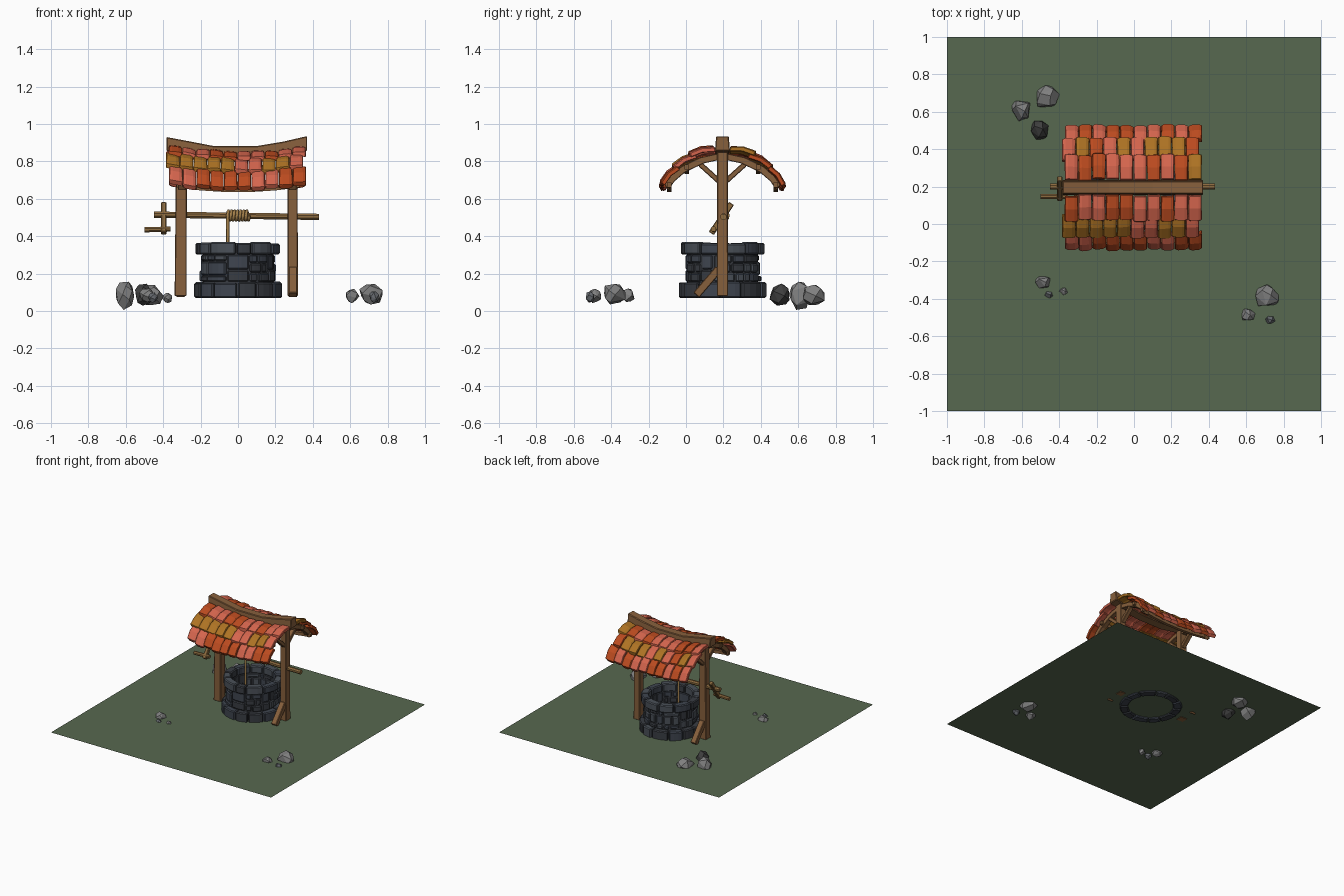
import bpy, bmesh, math, random
from mathutils import Vector

if "Cube" in bpy.data.objects:
    bpy.data.objects.remove(bpy.data.objects["Cube"])
random.seed(7)
R = random.uniform
CY = 0.195  # y of the well centre


def mat(name, *c):
    m = bpy.data.materials.new(name)
    m.diffuse_color = (*c, 1)
    m.use_nodes = True
    m.node_tree.nodes["Principled BSDF"].inputs["Base Color"].default_value = m.diffuse_color
    return m


GRASS = mat("grass", .095, .14, .08)
WOOD = mat("wood", .24, .115, .045)
LIGHT = mat("light_wood", .27, .15, .05)
ROPE = mat("rope", .38, .22, .07)
TILES = [mat("red_tile", .50, .07, .014), mat("salmon_tile", .66, .13, .075),
         mat("ochre_tile", .42, .17, .017)]
STONES = [mat("stone_a", .05, .06, .08), mat("stone_b", .07, .082, .10), mat("stone_c", .04, .045, .055)]
ROCKS = [mat("rock_grey", .22, .22, .22), mat("rock_dark", .05, .05, .05), mat("rock_blue", .13, .14, .155)]


def finish(name, bm, m, bevel=0):
    bmesh.ops.recalc_face_normals(bm, faces=bm.faces)
    me = bpy.data.meshes.new(name)
    bm.to_mesh(me)
    bm.free()
    me.materials.append(m)
    ob = bpy.data.objects.new(name, me)
    bpy.context.collection.objects.link(ob)
    if bevel:
        b = ob.modifiers.new("bevel", "BEVEL")
        b.width, b.segments, b.limit_method = bevel, 1, 'ANGLE'
        b.angle_limit = math.radians(40)
    return ob


def loft(name, rings, m, bevel=0):
    """Skin a row of equal-sized closed rings and cap both ends."""
    bm = bmesh.new()
    vs = [[bm.verts.new(p) for p in r] for r in rings]
    n = len(vs[0])
    for a, b in zip(vs, vs[1:]):
        for i in range(n):
            bm.faces.new((a[i], a[(i + 1) % n], b[(i + 1) % n], b[i]))
    bm.faces.new(vs[0])
    bm.faces.new(vs[-1][::-1])
    return finish(name, bm, m, bevel)


def beam(name, a, b, w, d, m=WOOD, sides=4, taper=1, bevel=.004):
    """Straight bar from a to b; w is its width across, d its depth."""
    a, b = Vector(a), Vector(b)
    t = (b - a).normalized()
    u = Vector((1, 0, 0)) if abs(t.x) < .9 else Vector((0, 1, 0))
    v = t.cross(u).normalized()
    k = 1 / math.cos(math.pi / sides) if sides == 4 else 1
    rings = []
    for p, s in ((a, 1), (b, taper)):
        rings.append([p + (u * w * math.cos(q) + v * d * math.sin(q)) * .5 * k * s
                      for q in (math.tau * (i + .5) / sides for i in range(sides))])
    return loft(name, rings, m, bevel)


# Ground sheet
bm = bmesh.new()
bm.faces.new([bm.verts.new((x, y, .083)) for x, y in ((-1, -1), (1, -1), (1, 1), (-1, 1))])
finish("ground_sheet", bm, GRASS)


# Well wall: wedge-shaped stones around a mortar core
def stone(name, a0, a1, r0, r1, z0, z1):
    g = .004 / r1
    rings = []
    for i in range(4):
        q = a0 + g + (a1 - a0 - 2 * g) * i / 3
        rings.append([(r * math.cos(q), CY + r * math.sin(q), z)
                      for r, z in ((r0, z0), (r1, z0), (r1, z1), (r0, z1))])
    loft(name, rings, random.choice(STONES), .007)


def course(name, n, r0, r1, z0, z1):
    cuts = [math.tau * (i + R(-.18, .18)) / n for i in range(n)]
    for a, b in zip(cuts, cuts[1:] + [cuts[0] + math.tau]):
        stone(name, a, b, r0, r1 + R(-.005, .003), z0, z1 + R(-.006, .003))


course("base_stone", 12, .17, .234, .07, .155)
course("rim_stone", 11, .165, .224, .302, .365)
N = 10
for k in range(N):
    a0, a1 = math.tau * k / N, math.tau * (k + 1) / N
    zs = random.choice([[.155, .205, .255, .302], [.155, .22, .302], [.155, .19, .265, .302]])
    for z0, z1 in zip(zs, zs[1:]):
        mid = a0 + (a1 - a0) * R(.35, .65)
        spans = [(a0, mid), (mid, a1)] if random.random() < .5 else [(a0, a1)]
        for p, q in spans:
            stone("wall_stone", p, q, .17, R(.193, .21), z0 + .002, z1 - .002)
bm = bmesh.new()
core = [[bm.verts.new((r * math.cos(math.tau * i / 32), CY + r * math.sin(math.tau * i / 32), z))
         for i in range(32)] for r, z in ((.175, .08), (.19, .08), (.19, .35), (.175, .35))]
for j in range(4):
    for i in range(32):
        a, b, k = core[j], core[(j + 1) % 4], (i + 1) % 32
        bm.faces.new((a[i], a[k], b[k], b[i]))
finish("mortar_core", bm, STONES[2])

# Posts with foot braces (one forward, one backward)
beam("left_post", (-.307, CY, .08), (-.302, CY, .85), .064, .06, taper=.9)
beam("right_post", (.293, CY, .08), (.292, CY, .85), .055, .06, taper=.95)
beam("right_foot_brace", (.293, .055, .085), (.293, .175, .225), .045, .042)
beam("left_foot_brace", (-.307, .335, .085), (-.305, .215, .225), .045, .042)

# Ridge beam, swept up at both ends
loft("ridge_beam", [[(x, CY - .04, z0), (x, CY + .04, z0), (x, CY + .034, z1), (x, CY - .034, z1)]
                    for x, z0, z1 in ((-.383, .855, .93), (-.25, .835, .905), (-.13, .815, .882),
                                      (.10, .815, .882), (.24, .835, .905), (.37, .855, .935))], WOOD, .005)


def sag(x):
    return .032 * (x / .37) ** 2


# Roof frame: curved rafters, knee braces and sagging purlins on both slopes
for s in (-1, 1):
    for x in (-.3, .292):
        path = [(.02, .825), (.11, .805), (.21, .757), (.265, .71), (.30, .66)]
        loft("rafter", [[(x + w, CY + s * (dy + o * .6), z + o) for w, o in
                         ((-.02, -.016), (.02, -.016), (.02, .016), (-.02, .016))] for dy, z in path], WOOD, .003)
        beam("knee_brace", (x, CY + s * .02, .695), (x, CY + s * .12, .785), .035, .028)
    for dy, z in ((.285, .648), (.19, .745)):
        loft("purlin", [[(x, CY + s * dy + a, z + sag(x) + b) for a, b in
                         ((-.012, -.013), (.012, -.013), (.012, .013), (-.012, .013))]
                        for x in (-.33, -.2, -.07, .07, .2, .33)], WOOD)


# Roof tiles: arched, slightly drooping slabs
def tile(s, x, dy, z, pitch, length, m):
    c, sn = math.cos(pitch), math.sin(pitch)
    roll, w, shift = R(-.15, .08), .071, R(-.006, .006)
    arc = [-.5, -.25, .25, .5]
    prof = [(u, .012 + .014 * (.25 - u * u) * 2) for u in arc]
    prof += [(u, -.014 + .014 * (.25 - u * u) * 2) for u in arc[::-1]]
    rings = []
    for f in (-.5, 0, .5):
        ring = []
        for u, n in prof:
            l = f * length + shift + (.008 * (1 - 4 * u * u) if f > 0 else 0)
            h = n + u * w * roll - .045 * f * f
            ring.append((x + u * w * (1 + .05 * f), CY + s * (dy + l * c + h * sn),
                         z + sag(x) + u * w * .17 * x / .37 - l * sn + h * c))
        rings.append(ring)
    loft("roof_tile", rings, m, .004)


rows = ((.108, .834, 12, .135, 0, (3, 3, 1)), (.207, .783, 29, .132, -.014, (1, 2, 5)),
        (.290, .703, 48, .118, .002, (4, 3, 1)))
for s in (-1, 1):
    for dy, z, deg, length, dx, weight in rows:
        for i in range(10):
            x = -.335 + .0735 * i + dx
            tile(s, x, dy, z + R(-.004, .004), math.radians(deg + R(-3, 3)), length,
                 random.choices(TILES, weight)[0])

# Windlass axle with crank and handle
beam("axle", (-.45, CY + .005, .515), (.433, CY + .005, .503), .036, .036, LIGHT, 8, bevel=0)
beam("crank_arm", (-.397, .135, .415), (-.397, .243, .575), .028, .032, LIGHT)
beam("crank_handle", (-.50, .147, .434), (-.36, .147, .438), .03, .03, LIGHT, 8, bevel=0)


# Rope: coil round the axle, then straight down into the well
cu = bpy.data.curves.new("rope", 'CURVE')
cu.dimensions, cu.bevel_depth, cu.bevel_resolution = '3D', .0085, 1
cu.use_fill_caps = True
turns, steps = 7, 12
pts = [(-.055, CY - .02, .17), (-.055, CY - .02, .49)]
for i in range(turns * steps + 1):
    q = math.pi + math.tau * i / steps
    pts.append((-.055 + .115 * i / (turns * steps), CY + .005 + .025 * math.cos(q), .51 + .025 * math.sin(-q)))
sp = cu.splines.new('POLY')
sp.points.add(len(pts) - 1)
for p, co in zip(sp.points, pts):
    p.co = (*co, 1)
cu.materials.append(ROPE)
bpy.context.collection.objects.link(bpy.data.objects.new("rope", cu))


# Loose rocks: faceted hulls of scattered points
def rock(x, y, z, rx, ry, rz, m):
    bm = bmesh.new()
    for i in range(16):
        h = 1 - 2 * (i + .5) / 16
        q, k = i * 2.4 + R(-.35, .35), math.sqrt(1 - h * h)
        f = R(.92, 1.1)
        bm.verts.new((x + rx * f * k * math.cos(q), y + ry * f * k * math.sin(q), z + rz * f * h))
    out = bmesh.ops.convex_hull(bm, input=bm.verts)
    bmesh.ops.delete(bm, geom=[v for v in out["geom_interior"] if isinstance(v, bmesh.types.BMVert)],
                     context='VERTS')
    bmesh.ops.dissolve_limit(bm, angle_limit=math.radians(18), verts=bm.verts, edges=bm.edges)
    finish("rock", bm, ROCKS[m])


for r in ((-.602, .61, .083, .055, .062, .078, 0), (-.467, .68, .085, .065, .068, .062, 0),
          (-.505, .505, .085, .052, .058, .065, 1), (-.485, -.31, .083, .048, .036, .04, 0),
          (-.455, -.378, .07, .025, .025, .028, 2), (-.378, -.36, .07, .027, .024, .03, 0),
          (.71, -.385, .09, .068, .062, .06, 0), (.608, -.487, .082, .039, .037, .04, 0),
          (.728, -.512, .075, .027, .026, .033, 2)):
    rock(*r)
